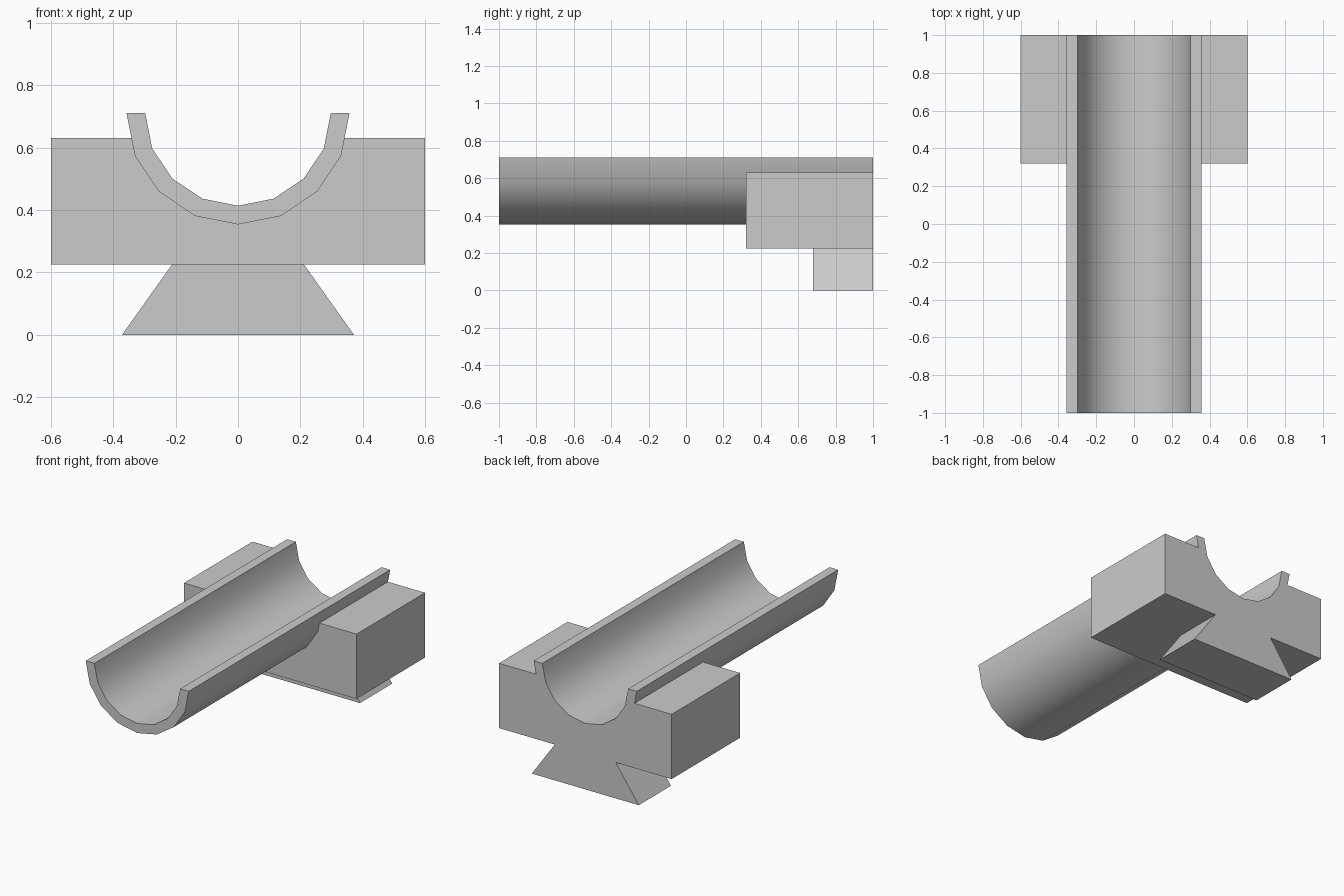
import bpy, bmesh
from math import sin, cos, pi

if "Cube" in bpy.data.objects:
    bpy.data.objects.remove(bpy.data.objects["Cube"], do_unlink=True)

grey = bpy.data.materials.new("plain grey")
grey.use_nodes = True
colour = (0.6, 0.6, 0.6, 1)
grey.diffuse_color = colour
grey.node_tree.nodes["Principled BSDF"].inputs["Base Color"].default_value = colour

BACK = 1.0
RIM = 0.712
OUTER, INNER = 0.358, 0.298


def arc(radius):
    """Lower half circle from -x to +x in eight segments."""
    return [(-radius * cos(pi * i / 8), RIM - radius * sin(pi * i / 8)) for i in range(9)]


def extrude_profile(name, profile, front, smooth=False):
    """Extrude an x-z profile from the front depth to the back plane."""
    bm = bmesh.new()
    face = bm.faces.new([bm.verts.new((x, front, z)) for x, z in profile])
    geom = bmesh.ops.extrude_face_region(bm, geom=[face])["geom"]
    for v in geom:
        if isinstance(v, bmesh.types.BMVert):
            v.co.y = BACK
    bmesh.ops.recalc_face_normals(bm, faces=bm.faces)
    mesh = bpy.data.meshes.new(name)
    bm.to_mesh(mesh)
    bm.free()
    mesh.materials.append(grey)
    obj = bpy.data.objects.new(name, mesh)
    bpy.context.collection.objects.link(obj)
    if smooth:
        bpy.ops.object.select_all(action="DESELECT")
        bpy.context.view_layer.objects.active = obj
        obj.select_set(True)
        bpy.ops.object.shade_smooth_by_angle(angle=pi / 6)
    return obj


# Half-round open channel
extrude_profile("channel", arc(OUTER) + arc(INNER)[::-1], -1.0, smooth=True)

# Cradle block, its groove fitted to the channel's underside
half, low, high = 0.6, 0.225, 0.632
groove = arc(OUTER)[1:-1]
lip = OUTER - (RIM - high) * (OUTER + groove[0][0]) / (RIM - groove[0][1])
extrude_profile("cradle_block",
                [(-half, low), (-half, high), (-lip, high)] + groove
                + [(lip, high), (half, high), (half, low)], 0.32)

# Dovetail foot below the block
extrude_profile("dovetail_foot",
                [(-0.372, 0), (0.372, 0), (0.212, low), (-0.212, low)], 0.68)
